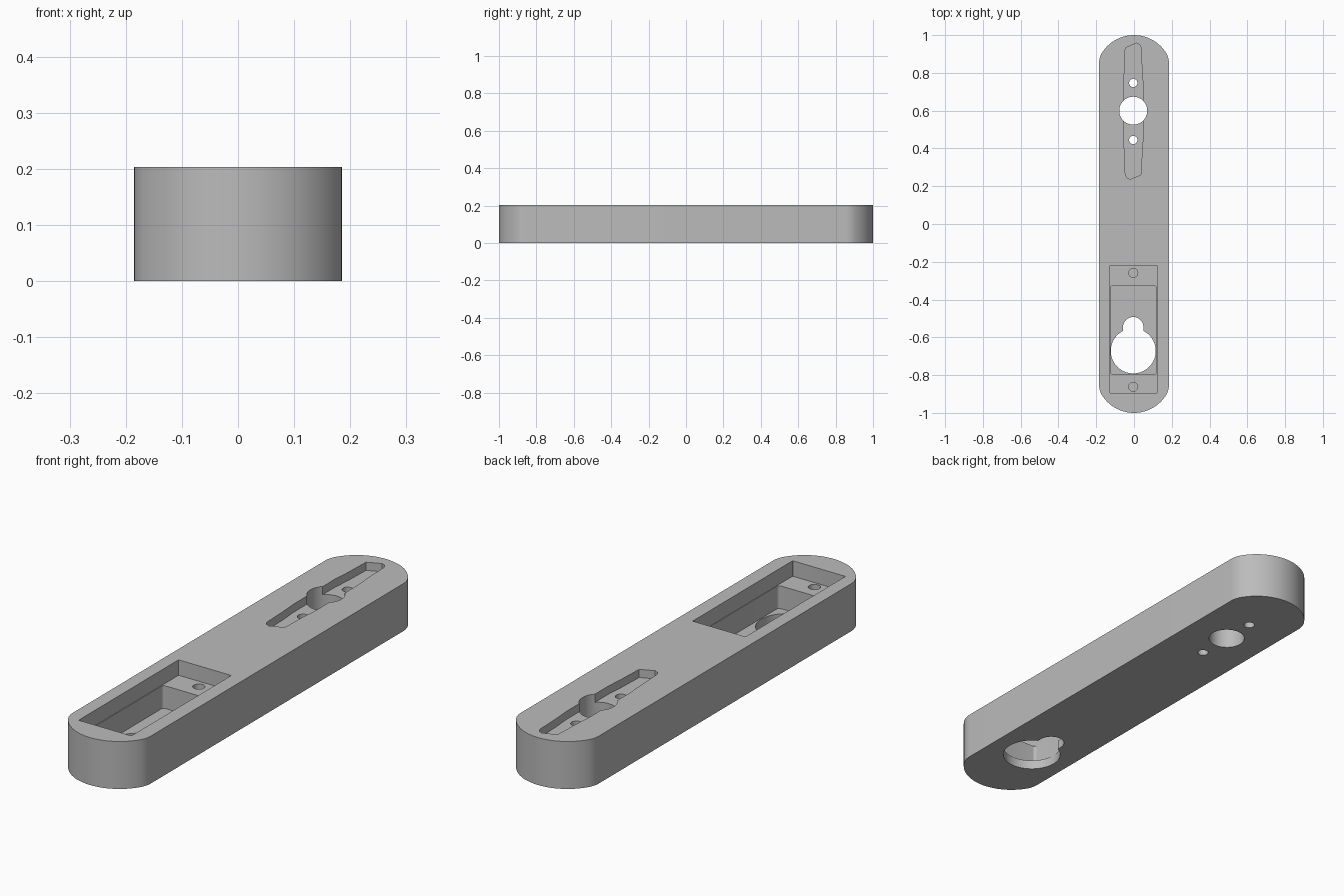
import bpy, bmesh
from math import sin, cos, pi, radians, asin, sqrt

cube = bpy.data.objects.get("Cube")
if cube:
    bpy.data.objects.remove(cube, do_unlink=True)

HALF_W, HEIGHT = 0.185, 0.203
CX = -0.004          # centre line of the cut-outs

grey = bpy.data.materials.new("plain grey")
grey.use_nodes = True
colour = (0.5, 0.5, 0.5, 1)
grey.diffuse_color = colour
grey.node_tree.nodes["Principled BSDF"].inputs["Base Color"].default_value = colour


def prism(name, outline, z0, z1):
    """Extrude a counter-clockwise outline from z0 to z1."""
    bm = bmesh.new()
    face = bm.faces.new([bm.verts.new((x, y, z0)) for x, y in outline])
    top = bmesh.ops.extrude_face_region(bm, geom=[face])["geom"]
    verts = [v for v in top if isinstance(v, bmesh.types.BMVert)]
    bmesh.ops.translate(bm, verts=verts, vec=(0, 0, z1 - z0))
    bmesh.ops.recalc_face_normals(bm, faces=bm.faces)
    mesh = bpy.data.meshes.new(name)
    bm.to_mesh(mesh)
    bm.free()
    mesh.materials.append(grey)
    obj = bpy.data.objects.new(name, mesh)
    bpy.context.collection.objects.link(obj)
    return obj


def arc(cx, cy, r, a0, a1, n):
    """Points on an arc, angles in degrees."""
    steps = [radians(a0 + (a1 - a0) * i / n) for i in range(n + 1)]
    return [(cx + r * cos(a), cy + r * sin(a)) for a in steps]


def circle(y, r, n=48):
    return arc(CX, y, r, 0, 360, n)[:-1]


def rounded_box(x0, x1, y0, y1, r):
    corners = [(x1 - r, y1 - r), (x0 + r, y1 - r), (x0 + r, y0 + r), (x1 - r, y0 + r)]
    return [p for i, (x, y) in enumerate(corners)
            for p in arc(x, y, r, 90 * i, 90 * i + 90, 5)]


# Body outline: wide arc at each end, blended into the straight sides
R, r = 0.2, 0.1
t = asin((HALF_W - r) / (R - r))
blend_y = 1 - R + (R - r) * cos(t)
a = 90 - t * 180 / pi
end = (arc(HALF_W - r, blend_y, r, 0, a, 10)
       + arc(0, 1 - R, R, a, 180 - a, 32)[1:-1]
       + arc(r - HALF_W, blend_y, r, 180 - a, 180, 10))
body = prism("lock_plate_body", end + [(-x, -y) for x, y in end], 0, HEIGHT)

# Shallow slot with gently bowed sides
slot_y, slot_half = 0.597, 0.36
side = [(0.042, -0.335), (0.046, -0.22), (0.052, -0.14), (0.052, 0.14),
        (0.046, 0.22), (0.042, 0.335)]
half = side + [(0.034, slot_half - 0.008), (0.016, slot_half)]
slot = [(CX + s * x, slot_y + s * y) for s in (1, -1) for x, y in half]
cutters = [prism("slot_cutter", slot, HEIGHT - 0.035, 0.3)]

# Spindle hole and its two screw holes, all the way through
for y, rad in ((0.6, 0.074), (0.747, 0.022), (0.445, 0.022)):
    cutters.append(prism("through_hole_cutter", circle(y, rad), -0.1, 0.3))

# Stepped pocket with blind screw holes in its ledges
LEDGE, FLOOR = 0.137, 0.04
cutters.append(prism("ledge_cutter", rounded_box(-0.128, 0.122, -0.895, -0.219, 0.003), LEDGE, 0.3))
cutters.append(prism("pocket_cutter", rounded_box(-0.125, 0.119, -0.795, -0.328, 0.012), FLOOR, 0.18))
for y in (-0.259, -0.862):
    cutters.append(prism("ledge_hole_cutter", circle(y, 0.024, 32), 0.05, 0.18))

# Keyhole opening in the pocket floor
big_y, big_r, small_y, small_r = -0.672, 0.119, -0.546, 0.054
k = 90 - asin(small_r / big_r) * 180 / pi
keyhole = (arc(CX, small_y, small_r, 0, 180, 20)
           + arc(CX, big_y, big_r, 180 - k, 360 + k, 56))
cutters.append(prism("keyhole_cutter", keyhole, -0.1, 0.1))

# Apply every cut, then remove the cutters
bpy.context.view_layer.objects.active = body
for cutter in cutters:
    mod = body.modifiers.new("cut", "BOOLEAN")
    mod.operation, mod.solver, mod.object = "DIFFERENCE", "EXACT", cutter
    bpy.ops.object.modifier_apply(modifier=mod.name)
    bpy.data.objects.remove(cutter, do_unlink=True)

bpy.ops.object.select_all(action="DESELECT")
body.select_set(True)
bpy.ops.object.shade_smooth_by_angle(angle=radians(30))
